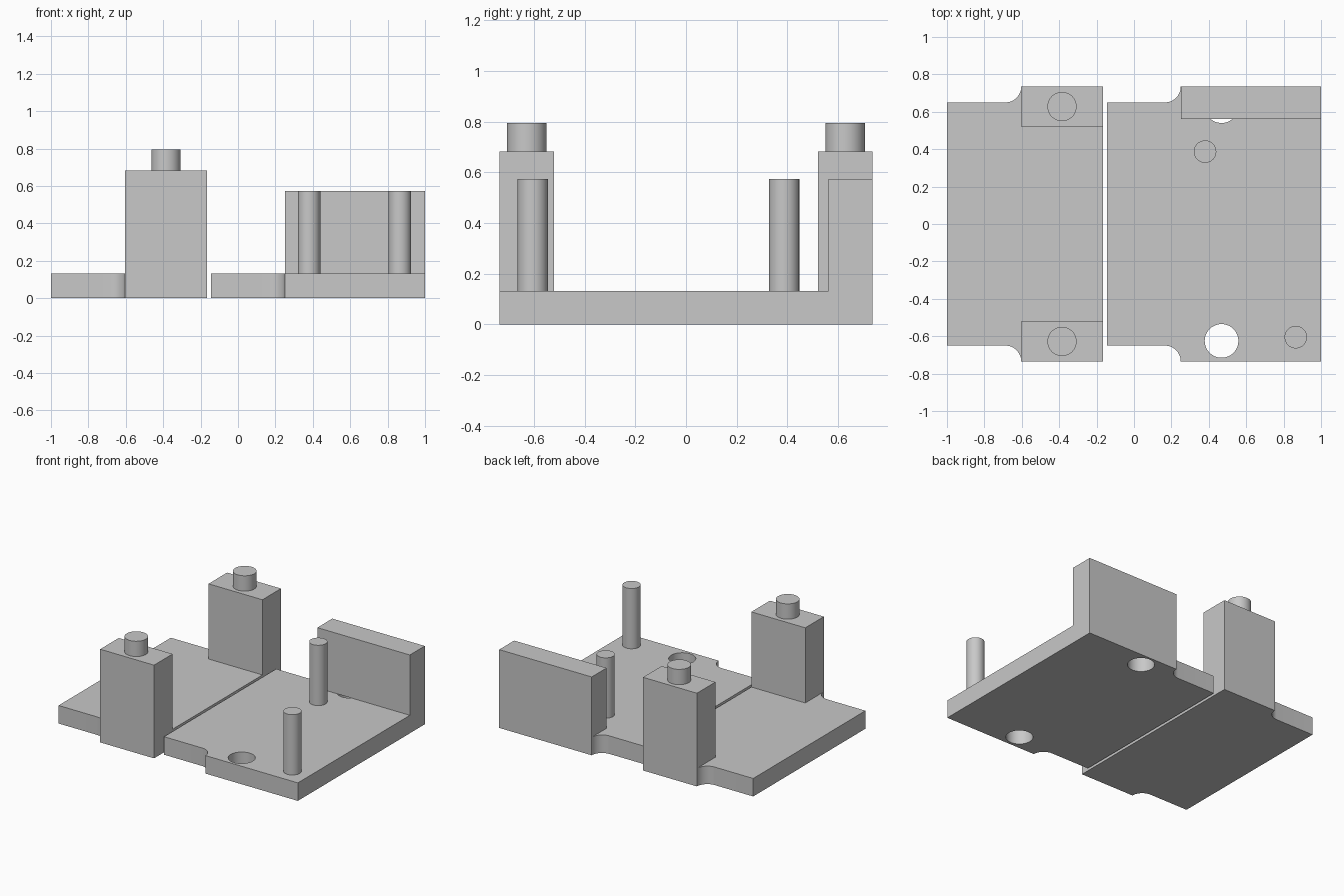
import bpy, bmesh, math
from mathutils import Matrix

if "Cube" in bpy.data.objects:
    bpy.data.objects.remove(bpy.data.objects["Cube"], do_unlink=True)

grey = bpy.data.materials.new("light grey")
grey.use_nodes = True
colour = (0.58, 0.58, 0.58, 1)
grey.diffuse_color = colour
grey.node_tree.nodes["Principled BSDF"].inputs["Base Color"].default_value = colour

BASE_TOP = 0.132   # plate thickness
HALF_Y = 0.735     # half depth of the model
EDGE_Y = 0.65      # half depth of the narrow end of a plate
FILLET = HALF_Y - EDGE_Y


def finish(name, bm):
    bmesh.ops.recalc_face_normals(bm, faces=bm.faces)
    mesh = bpy.data.meshes.new(name)
    bm.to_mesh(mesh)
    bm.free()
    mesh.materials.append(grey)
    obj = bpy.data.objects.new(name, mesh)
    bpy.context.collection.objects.link(obj)
    return obj


def smooth(obj):
    bpy.ops.object.select_all(action='DESELECT')
    obj.select_set(True)
    bpy.context.view_layer.objects.active = obj
    bpy.ops.object.shade_smooth_by_angle(angle=math.radians(30))


def box(name, x0, x1, y0, y1, z0, z1):
    bm = bmesh.new()
    size = Matrix.Diagonal((x1 - x0, y1 - y0, z1 - z0, 1))
    place = Matrix.Translation(((x0 + x1) / 2, (y0 + y1) / 2, (z0 + z1) / 2))
    bmesh.ops.create_cube(bm, size=1, matrix=place @ size)
    return finish(name, bm)


def cylinder(name, x, y, radius, z0, z1):
    bm = bmesh.new()
    bmesh.ops.create_cone(bm, cap_ends=True, segments=48, radius1=radius, radius2=radius,
                          depth=z1 - z0, matrix=Matrix.Translation((x, y, (z0 + z1) / 2)))
    obj = finish(name, bm)
    smooth(obj)
    return obj


def plate(name, x0, step, x1):
    # Narrow end blends into the wide end with a concave fillet
    back = [(x0, EDGE_Y)]
    for i in range(13):
        a = math.pi / 2 * (i / 12 - 1)
        back.append((step - FILLET + FILLET * math.cos(a), HALF_Y + FILLET * math.sin(a)))
    back.append((x1, HALF_Y))
    outline = back + [(x, -y) for x, y in reversed(back)]
    bm = bmesh.new()
    face = bm.faces.new([bm.verts.new((x, y, 0)) for x, y in outline])
    new = bmesh.ops.extrude_face_region(bm, geom=[face])["geom"]
    bmesh.ops.translate(bm, vec=(0, 0, BASE_TOP),
                        verts=[v for v in new if isinstance(v, bmesh.types.BMVert)])
    return finish(name, bm)


# Base plates
right_plate = plate("right_base_plate", -1, -0.603, -0.166)
left_plate = plate("left_base_plate", -0.145, 0.25, 1)

# Through holes in the wider plate
for y in (-0.625, 0.63):
    cutter = cylinder("hole_cutter", 0.468, y, 0.09, -0.1, BASE_TOP + 0.1)
    cutter.hide_render = True
    cut = left_plate.modifiers.new("hole", 'BOOLEAN')
    cut.operation = 'DIFFERENCE'
    cut.solver = 'EXACT'
    cut.object = cutter
    bpy.ops.object.select_all(action='DESELECT')
    bpy.context.view_layer.objects.active = left_plate
    left_plate.select_set(True)
    bpy.ops.object.modifier_apply(modifier=cut.name)
    bpy.data.objects.remove(cutter, do_unlink=True)

for obj in (right_plate, left_plate):
    smooth(obj)

# Tall posts with round pegs
for side, s in (("front", -1), ("back", 1)):
    inner, outer = s * 0.52, s * HALF_Y
    box(side + "_post", -0.603, -0.166, min(inner, outer), max(inner, outer), BASE_TOP, 0.683)
    cylinder(side + "_peg", -0.385, s * 0.628, 0.078, 0.683, 0.795)

# Back wall
box("back_wall", 0.25, 1, 0.562, HALF_Y, BASE_TOP, 0.574)

# Slim pins
cylinder("front_pin", 0.865, -0.605, 0.06, BASE_TOP, 0.574)
cylinder("back_pin", 0.38, 0.387, 0.06, BASE_TOP, 0.574)
